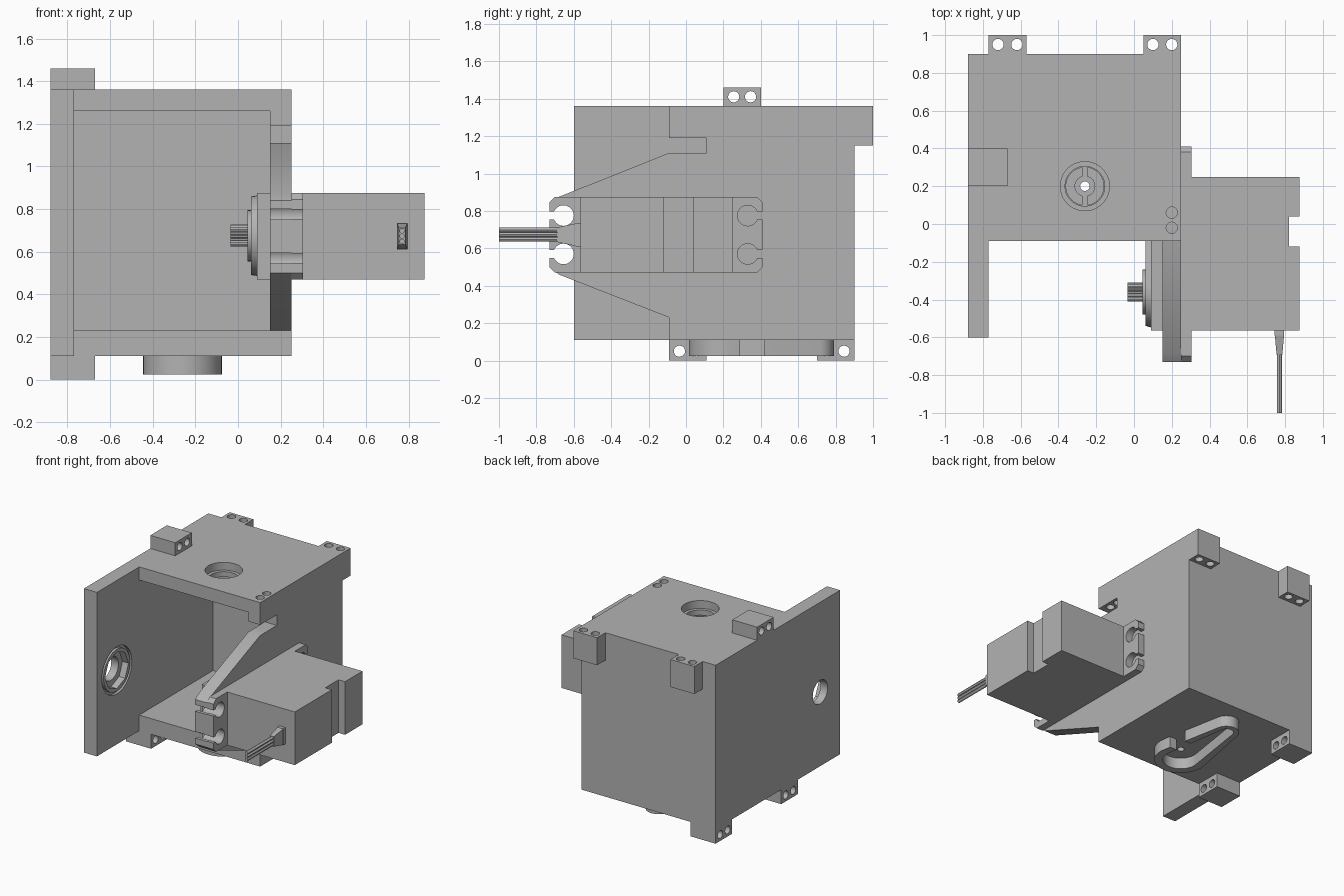
import bpy, bmesh, math
from mathutils import Vector

old = bpy.data.objects.get("Cube")
if old:
    bpy.data.objects.remove(old, do_unlink=True)

grey = bpy.data.materials.new("plain grey")
grey.use_nodes = True
grey.diffuse_color = (0.45, 0.45, 0.45, 1)
grey.node_tree.nodes["Principled BSDF"].inputs["Base Color"].default_value = grey.diffuse_color


def prism(name, pts, axis, lo, hi, end_scale=1.0):
    """Extrude a 2D outline along an axis: x uses (y, z), y uses (x, z), z uses (x, y)."""
    place = {"x": lambda p, t: (t, p[0], p[1]),
             "y": lambda p, t: (p[0], t, p[1]),
             "z": lambda p, t: (p[0], p[1], t)}[axis]
    mid = sum((Vector(p) for p in pts), Vector((0, 0))) / len(pts)
    bm = bmesh.new()
    a = [bm.verts.new(place(p, lo)) for p in pts]
    b = [bm.verts.new(place(mid + (Vector(p) - mid) * end_scale, hi)) for p in pts]
    bm.faces.new(a)
    bm.faces.new(b)
    n = len(pts)
    for i in range(n):
        j = (i + 1) % n
        bm.faces.new((a[i], a[j], b[j], b[i]))
    bmesh.ops.recalc_face_normals(bm, faces=bm.faces)
    me = bpy.data.meshes.new(name)
    bm.to_mesh(me)
    bm.free()
    me.materials.append(grey)
    ob = bpy.data.objects.new(name, me)
    bpy.context.collection.objects.link(ob)
    return ob


def box(name, x0, x1, y0, y1, z0, z1):
    return prism(name, [(x0, y0), (x1, y0), (x1, y1), (x0, y1)], "z", z0, z1)


def circle(cx, cy, r, n=32):
    return [(cx + r * math.cos(math.tau * i / n), cy + r * math.sin(math.tau * i / n))
            for i in range(n)]


def teardrop(cx, y0, r0, y1, r1, n=20):
    """Outline wrapped round two circles on the same x."""
    tilt = math.asin((r0 - r1) / (y1 - y0))
    pts = []
    for cy, r, a0, a1 in ((y1, r1, tilt, math.pi - tilt),
                          (y0, r0, math.pi - tilt, math.tau + tilt)):
        for i in range(n + 1):
            t = a0 + (a1 - a0) * i / n
            pts.append((cx + r * math.cos(t), cy + r * math.sin(t)))
    return pts


def combine(ob, other, op):
    mod = ob.modifiers.new(op, "BOOLEAN")
    mod.operation = op
    mod.solver = "EXACT"
    mod.object = other
    dg = bpy.context.evaluated_depsgraph_get()
    me = bpy.data.meshes.new_from_object(ob.evaluated_get(dg))
    ob.modifiers.clear()
    ob.data = me
    bpy.data.objects.remove(other, do_unlink=True)


def cut(ob, other):
    combine(ob, other, "DIFFERENCE")


def join(ob, other):
    combine(ob, other, "UNION")


def smooth(ob):
    bpy.ops.object.select_all(action="DESELECT")
    ob.select_set(True)
    bpy.context.view_layer.objects.active = ob
    bpy.ops.object.shade_smooth_by_angle(angle=math.radians(30))


SHAFT_Y, SHAFT_Z = -0.36, 0.675
HUB_X, HUB_Y = -0.26, 0.2

# Open-fronted case with long left wall
case = box("case", -0.88, 0.25, -0.09, 0.9, 0.11, 1.36)
cut(case, box("cavity", -0.77, 0.15, -0.3, 0.8, 0.23, 1.26))
join(case, box("left_wing", -0.88, -0.77, -0.6, 0.05, 0.11, 1.36))

# Tapered bracket on the right wall, with the slit above it
bracket = [(0, 0.2), (-0.09, 0.23), (-0.68, 0.46), (-0.73, 0.5),
           (-0.73, 0.84), (-0.68, 0.875), (-0.09, 1.11), (0, 1.11)]
join(case, prism("bracket", bracket, "x", 0.15, 0.25))
cut(case, box("slit", 0.1, 0.3, -0.2, 0.11, 1.11, 1.19))

# Bracket screw slots, open toward the front
for z in (0.57, 0.775):
    cut(case, prism("slot_hole", circle(-0.655, z, 0.056), "x", 0.1, 0.3))
    cut(case, box("slot_mouth", 0.1, 0.3, -0.8, -0.66, z - 0.025, z + 0.025))

# Joining tabs: back top pair, top left, bottom left pair
for x in (-0.77, 0.05):
    tab = box("tab", x, x + 0.2, 0.85, 1.0, 1.15, 1.36)
    join(case, tab)
    for dx in (0.05, 0.15):
        cut(case, prism("hole", circle(x + dx, 0.95, 0.03, 20), "z", 1.0, 1.5))
for y, z0, z1, zh in ((0.2, 1.3, 1.46, 1.41), (-0.09, 0, 0.15, 0.05), (0.7, 0, 0.15, 0.05)):
    join(case, box("tab", -0.88, -0.67, y, y + 0.2, z0, z1))
    for dy in (0.055, 0.145):
        cut(case, prism("hole", circle(y + dy, zh, 0.03, 20), "x", -1, -0.5))
for y in (-0.02, 0.06):
    cut(case, prism("hole", circle(0.2, y, 0.03, 20), "z", 1.15, 1.5))

# Stepped hole in the roof
cut(case, prism("roof_bore", circle(HUB_X, HUB_Y, 0.13, 40), "z", 1.3, 1.5))
cut(case, prism("roof_hole", circle(HUB_X, HUB_Y, 0.105, 40), "z", 1.2, 1.5))

# Pivot seat in the left wall: octagonal pocket, through hole, thin ring groove
cut(case, prism("pivot_hole", circle(SHAFT_Y, SHAFT_Z, 0.09), "x", -1, -0.7))
cut(case, prism("pivot_pocket", circle(SHAFT_Y, SHAFT_Z, 0.14, 8), "x", -0.82, -0.7))
groove = prism("groove", circle(SHAFT_Y, SHAFT_Z, 0.18, 40), "x", -0.79, -0.75)
cut(groove, prism("groove_core", circle(SHAFT_Y, SHAFT_Z, 0.16, 40), "x", -0.9, -0.7))
cut(case, groove)

# Recessed ring with hub and spokes in the floor
ring = prism("ring", circle(HUB_X, HUB_Y, 0.1), "z", 0.18, 0.3)
cut(ring, prism("hub", circle(HUB_X, HUB_Y, 0.055), "z", 0.1, 0.4))
cut(ring, box("spokes", HUB_X - 0.015, HUB_X + 0.015, 0, 0.4, 0.1, 0.4))
cut(case, ring)

# Teardrop horn socket under the floor
socket = prism("horn_socket", teardrop(HUB_X, HUB_Y, 0.185, 0.7, 0.09), "z", 0.025, 0.13)
cut(socket, prism("pocket", teardrop(HUB_X, HUB_Y, 0.125, 0.7, 0.05), "z", 0, 0.2))
cut(socket, box("gap", HUB_X, 0, 0.29, 0.42, 0, 0.2))
join(case, socket)
cut(case, prism("hub_hole", circle(HUB_X, HUB_Y, 0.025, 20), "z", 0, 0.4))
smooth(case)

# Motor body with a groove across its end
motor = box("motor_body", 0.09, 0.875, -0.565, 0.25, 0.47, 0.875)
cut(motor, box("end_groove", 0.82, 1, -0.12, 0.04, 0.3, 1))

# Mounting flange with four open screw slots
flange_outline = [(-0.73, 0.5), (-0.70, 0.47), (0.38, 0.47), (0.41, 0.5),
                  (0.41, 0.845), (0.38, 0.875), (-0.70, 0.875), (-0.73, 0.845)]
flange = prism("flange", flange_outline, "x", 0.25, 0.305)
for y, mouth in ((-0.655, -0.8), (0.33, 0.5)):
    for z in (0.57, 0.775):
        cut(flange, prism("slot_hole", circle(y, z, 0.055), "x", 0.2, 0.4))
        cut(flange, box("slot_mouth", 0.2, 0.4, min(y, mouth), max(y, mouth),
                        z - 0.022, z + 0.022))
join(motor, flange)
smooth(motor)

# Gear cover, collar and splined shaft
cover = [(y, x + SHAFT_Z) for x, y in teardrop(0, SHAFT_Y, 0.19, 0.0, 0.13)]
smooth(prism("gear_cover", cover, "x", 0.1, 0.06, 0.97))
smooth(prism("shaft_collar", circle(SHAFT_Y, SHAFT_Z, 0.12), "x", 0.07, 0.045))
spline = [(SHAFT_Y + r * math.cos(a), SHAFT_Z + r * math.sin(a))
          for i in range(48)
          for a, r in [(math.tau * i / 48, 0.052 if i % 2 else 0.046)]]
prism("output_shaft", spline, "x", -0.035, 0.06)

# Cable strain relief and three wires
relief = [(0.745, 0.61), (0.795, 0.61), (0.795, 0.735), (0.745, 0.735)]
prism("relief_base", relief, "y", -0.55, -0.59)
prism("strain_relief", relief, "y", -0.58, -0.69, 0.62)
for i in (-1, 0, 1):
    smooth(prism("wire", circle(0.77, 0.673 + 0.025 * i, 0.0125, 12), "y", -0.65, -1.0))
